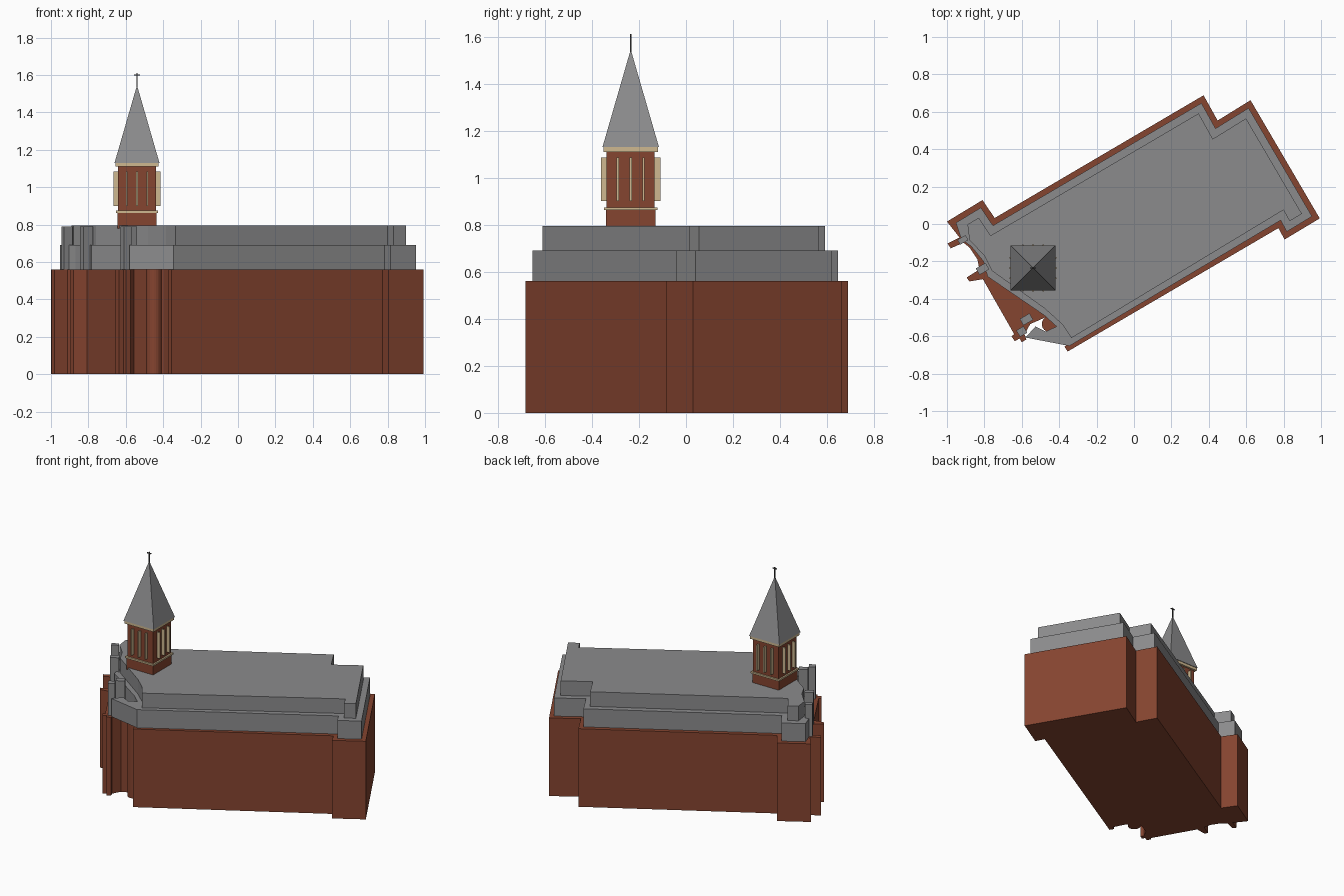
import bpy, bmesh, math
from mathutils import Vector

if "Cube" in bpy.data.objects:
    bpy.data.objects.remove(bpy.data.objects["Cube"])


def material(name, rgb):
    m = bpy.data.materials.new(name)
    m.diffuse_color = (*rgb, 1)
    m.use_nodes = True
    m.node_tree.nodes["Principled BSDF"].inputs["Base Color"].default_value = m.diffuse_color
    return m


BRICK = material("red brick", (0.235, 0.058, 0.029))
GREY = material("roof grey", (0.26, 0.26, 0.265))
CREAM = material("cream stone", (0.62, 0.48, 0.28))
DARK = material("dark metal", (0.05, 0.05, 0.05))


def finish(name, bm, mat):
    bmesh.ops.recalc_face_normals(bm, faces=bm.faces)
    me = bpy.data.meshes.new(name)
    bm.to_mesh(me)
    bm.free()
    me.materials.append(mat)
    ob = bpy.data.objects.new(name, me)
    bpy.context.collection.objects.link(ob)
    return ob


def prism(name, pts, z0, z1, mat):
    bm = bmesh.new()
    lo = [bm.verts.new((x, y, z0)) for x, y in pts]
    hi = [bm.verts.new((x, y, z1)) for x, y in pts]
    bm.faces.new(lo)
    caps = [bm.faces.new(hi)]
    n = len(pts)
    for i in range(n):
        j = (i + 1) % n
        bm.faces.new((lo[i], lo[j], hi[j], hi[i]))
    return finish(name, bm, mat)


def box(name, cx, cy, sx, sy, z0, z1, mat, deg=0):
    c, s = math.cos(math.radians(deg)), math.sin(math.radians(deg))
    corners = [(-sx / 2, -sy / 2), (sx / 2, -sy / 2), (sx / 2, sy / 2), (-sx / 2, sy / 2)]
    return prism(name, [(cx + x * c - y * s, cy + x * s + y * c) for x, y in corners], z0, z1, mat)


def inset(pts, d):
    """Mitred inset of a clockwise outline."""
    out = []
    for i in range(len(pts)):
        a, p, b = Vector(pts[i - 1]), Vector(pts[i]), Vector(pts[(i + 1) % len(pts)])
        e, f = (p - a).normalized(), (b - p).normalized()
        n1, n2 = Vector((e.y, -e.x)), Vector((f.y, -f.x))
        q = p + (n1 + n2) * (d / (1 + n1.dot(n2)))
        out.append((q.x, q.y))
    return out


# Regular outline, clockwise from the north-west corner to the south-west corner
main = [(-1.0, 0.013), (-0.81, 0.128), (-0.745, 0.032), (0.372, 0.688), (0.447, 0.553),
        (0.623, 0.662), (0.993, 0.03), (0.805, -0.083), (0.772, -0.022), (-0.355, -0.682)]

# Irregular entrance front: buttresses, slanted wall and recess
west = [(-0.372, -0.655), (-0.35, -0.64), (-0.395, -0.55), (-0.475, -0.5), (-0.555, -0.535),
        (-0.585, -0.59), (-0.575, -0.617), (-0.60, -0.632), (-0.612, -0.612), (-0.637, -0.627),
        (-0.655, -0.60), (-0.64, -0.59), (-0.808, -0.295), (-0.88, -0.307), (-0.895, -0.286),
        (-0.826, -0.243), (-0.837, -0.19), (-0.88, -0.125), (-0.912, -0.10), (-0.98, -0.13),
        (-0.997, -0.104), (-0.933, -0.072)]
prism("brick_walls", main + west, 0, 0.56, BRICK)

# Rounded stair turret in the recess
turret = [(-0.45 + 0.043 * math.cos(a * math.pi / 12), -0.535 + 0.043 * math.sin(a * math.pi / 12))
          for a in range(24)]
prism("round_turret", turret, 0, 0.559, BRICK)

# Two stepped roof tiers
tier1 = inset(main, 0.03)[:-1] + [
    (-0.345, -0.652), (-0.58, -0.607), (-0.527, -0.548), (-0.473, -0.575), (-0.414, -0.548),
    (-0.479, -0.489), (-0.783, -0.281), (-0.805, -0.2), (-0.87, -0.12), (-0.922, -0.083)]
prism("lower_roof_tier", tier1, 0.56, 0.69, GREY)
tier2 = inset(main, 0.07)[:-1] + [
    (-0.335, -0.61), (-0.385, -0.535), (-0.48, -0.45), (-0.76, -0.25), (-0.80, -0.17),
    (-0.88, -0.085)]
prism("upper_roof_tier", tier2, 0.69, 0.795, GREY)

# Small blocks above the buttresses
box("south_buttress_block", -0.60, -0.575, 0.045, 0.04, 0.56, 0.79, GREY, 30)
box("recess_block", -0.575, -0.51, 0.06, 0.04, 0.56, 0.79, GREY, 30)
box("middle_buttress_block", -0.81, -0.24, 0.06, 0.04, 0.56, 0.79, GREY, 30)
box("north_buttress_block", -0.915, -0.085, 0.05, 0.03, 0.56, 0.79, GREY, 30)

# Bell tower
TX, TY = -0.54, -0.235
box("tower_base", TX, TY, 0.21, 0.21, 0.78, 0.865, BRICK)
box("tower_lower_trim", TX, TY, 0.226, 0.226, 0.862, 0.874, CREAM)
box("tower_body", TX, TY, 0.204, 0.204, 0.874, 1.11, BRICK)
box("tower_cornice", TX, TY, 0.232, 0.232, 1.11, 1.13, CREAM)

# Upright fins, three on each tower face
for off in (-0.055, 0, 0.055):
    for s in (-1, 1):
        box("fin_x", TX + s * 0.113, TY + off, 0.026, 0.009, 0.9, 1.085, CREAM)
        box("fin_y", TX + off, TY + s * 0.113, 0.009, 0.026, 0.9, 1.085, CREAM)

# Pyramid spire
bm = bmesh.new()
h = 0.12
base = [bm.verts.new((TX + x * h, TY + y * h, 1.13)) for x, y in ((-1, -1), (1, -1), (1, 1), (-1, 1))]
tip = bm.verts.new((TX, TY, 1.545))
bm.faces.new(base)
for i in range(4):
    bm.faces.new((base[i], base[(i + 1) % 4], tip))
finish("spire", bm, GREY)

# Finial with a short crossbar
box("finial_rod", TX, TY, 0.006, 0.006, 1.53, 1.61, DARK)
box("finial_crossbar", TX, TY, 0.032, 0.006, 1.597, 1.603, DARK)
